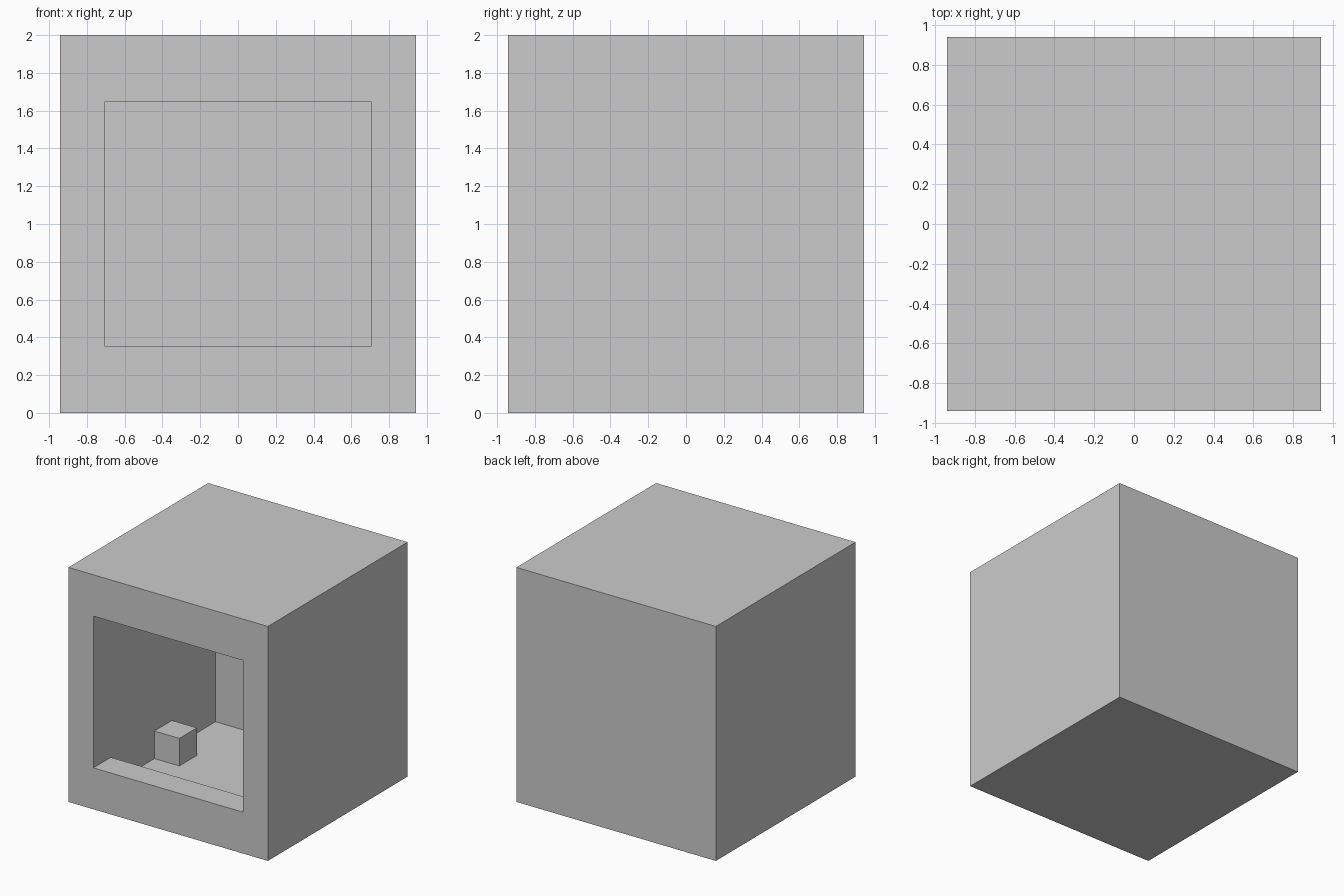
import bpy
import bmesh

if "Cube" in bpy.data.objects:
    bpy.data.objects.remove(bpy.data.objects["Cube"], do_unlink=True)

U = 2 / 17  # one module; the case is 16 x 16 x 17 modules

# Single plain grey material
grey = bpy.data.materials.new("plain_grey")
grey.use_nodes = True
color = (0.6, 0.6, 0.6, 1)
grey.diffuse_color = color
grey.node_tree.nodes["Principled BSDF"].inputs["Base Color"].default_value = color


def prism(name, profile, x0, x1):
    """Extrude a (y, z) profile along x; all sizes in modules."""
    bm = bmesh.new()
    face = bm.faces.new([bm.verts.new((x0 * U, y * U, z * U)) for y, z in profile])
    new = bmesh.ops.extrude_face_region(bm, geom=[face])["geom"]
    verts = [v for v in new if isinstance(v, bmesh.types.BMVert)]
    bmesh.ops.translate(bm, verts=verts, vec=((x1 - x0) * U, 0, 0))
    bmesh.ops.recalc_face_normals(bm, faces=bm.faces[:])
    mesh = bpy.data.meshes.new(name)
    bm.to_mesh(mesh)
    bm.free()
    mesh.materials.append(grey)
    obj = bpy.data.objects.new(name, mesh)
    bpy.context.collection.objects.link(obj)
    return obj


def box(name, x0, x1, y0, y1, z0, z1):
    return prism(name, [(y0, z0), (y1, z0), (y1, z1), (y0, z1)], x0, x1)


# Outer case
case = box("case", -8, 8, -8, 8, 0, 17)

# Chamber with a lower front window, leaving a lip above and below
cutter = prism("chamber_cutter", [(-9, 3), (-6, 3), (-6, 1), (6, 1), (6, 16),
                                  (-6, 16), (-6, 14), (-9, 14)], -6, 6)
cutter.hide_render = True
cut = case.modifiers.new("chamber", "BOOLEAN")
cut.operation = "DIFFERENCE"
cut.solver = "EXACT"
cut.object = cutter
bpy.context.view_layer.objects.active = case
bpy.ops.object.modifier_apply(modifier=cut.name)
bpy.data.objects.remove(cutter, do_unlink=True)

# Small blocks on the chamber floor against each side wall
for side, x0 in (("right", -6), ("left", 4)):
    box(side + "_inner_block", x0, x0 + 2, -1, 1, 1, 3)
